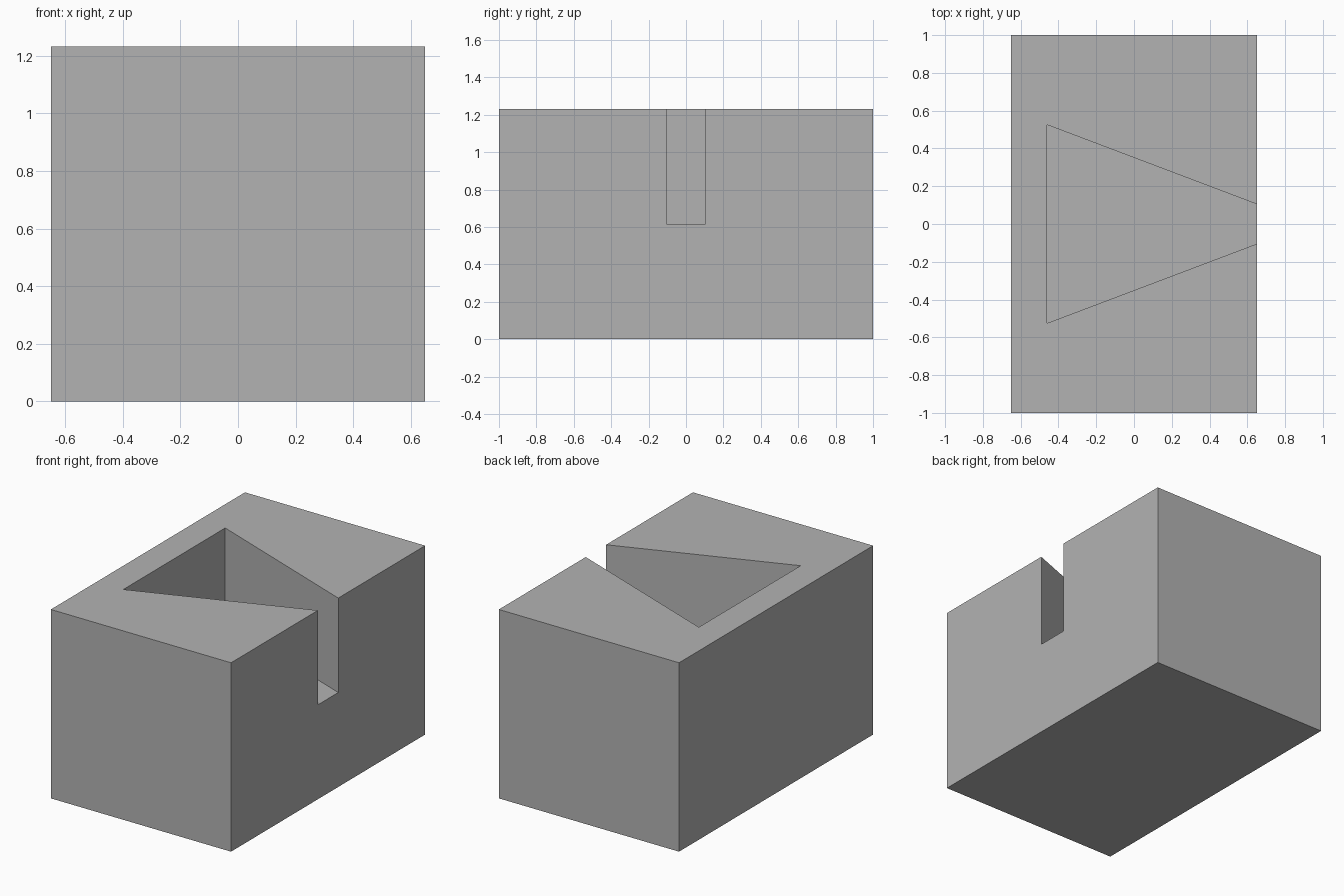
import bpy
import bmesh

if "Cube" in bpy.data.objects:
    bpy.data.objects.remove(bpy.data.objects["Cube"])

WIDTH, DEPTH, HEIGHT = 1.30, 2.0, 1.232
FLOOR = 0.616                      # height of the pocket floor
BACK_X, BACK_HALF = -0.46, 0.525   # wide inner end of the pocket
MOUTH_X, MOUTH_HALF = WIDTH / 2, 0.105
OVERSHOOT = 0.1


def prism(name, outline, z0, z1):
    """Extrude a flat outline upward into a closed solid."""
    bm = bmesh.new()
    base = bm.faces.new([bm.verts.new((x, y, z0)) for x, y in outline])
    top = bmesh.ops.extrude_face_region(bm, geom=[base])["geom"]
    verts = [v for v in top if isinstance(v, bmesh.types.BMVert)]
    bmesh.ops.translate(bm, verts=verts, vec=(0, 0, z1 - z0))
    # Extruding an isolated face may drop its base, so close any open end
    open_edges = [e for e in bm.edges if e.is_boundary]
    if open_edges:
        bmesh.ops.holes_fill(bm, edges=open_edges, sides=0)
    bmesh.ops.recalc_face_normals(bm, faces=bm.faces)
    mesh = bpy.data.meshes.new(name)
    bm.to_mesh(mesh)
    bm.free()
    obj = bpy.data.objects.new(name, mesh)
    bpy.context.collection.objects.link(obj)
    return obj


grey = bpy.data.materials.new("plain grey")
grey.diffuse_color = (0.45, 0.45, 0.45, 1)
grey.use_nodes = True
grey.node_tree.nodes["Principled BSDF"].inputs["Base Color"].default_value = grey.diffuse_color

# Solid block
w, d = WIDTH / 2, DEPTH / 2
block = prism("block", [(-w, -d), (w, -d), (w, d), (-w, d)], 0, HEIGHT)
block.data.materials.append(grey)

# Dovetail pocket, open at the top and on the right side
slope = (MOUTH_HALF - BACK_HALF) / (MOUTH_X - BACK_X)
end_x, end_half = MOUTH_X + OVERSHOOT, MOUTH_HALF + slope * OVERSHOOT
cutter = prism("dovetail_cutter",
               [(BACK_X, -BACK_HALF), (end_x, -end_half),
                (end_x, end_half), (BACK_X, BACK_HALF)],
               FLOOR, HEIGHT + OVERSHOOT)
cutter.data.materials.append(grey)
cutter.hide_render = True
cutter.hide_viewport = True

cut = block.modifiers.new("dovetail_pocket", 'BOOLEAN')
cut.operation = 'DIFFERENCE'
cut.solver = 'EXACT'
cut.object = cutter
